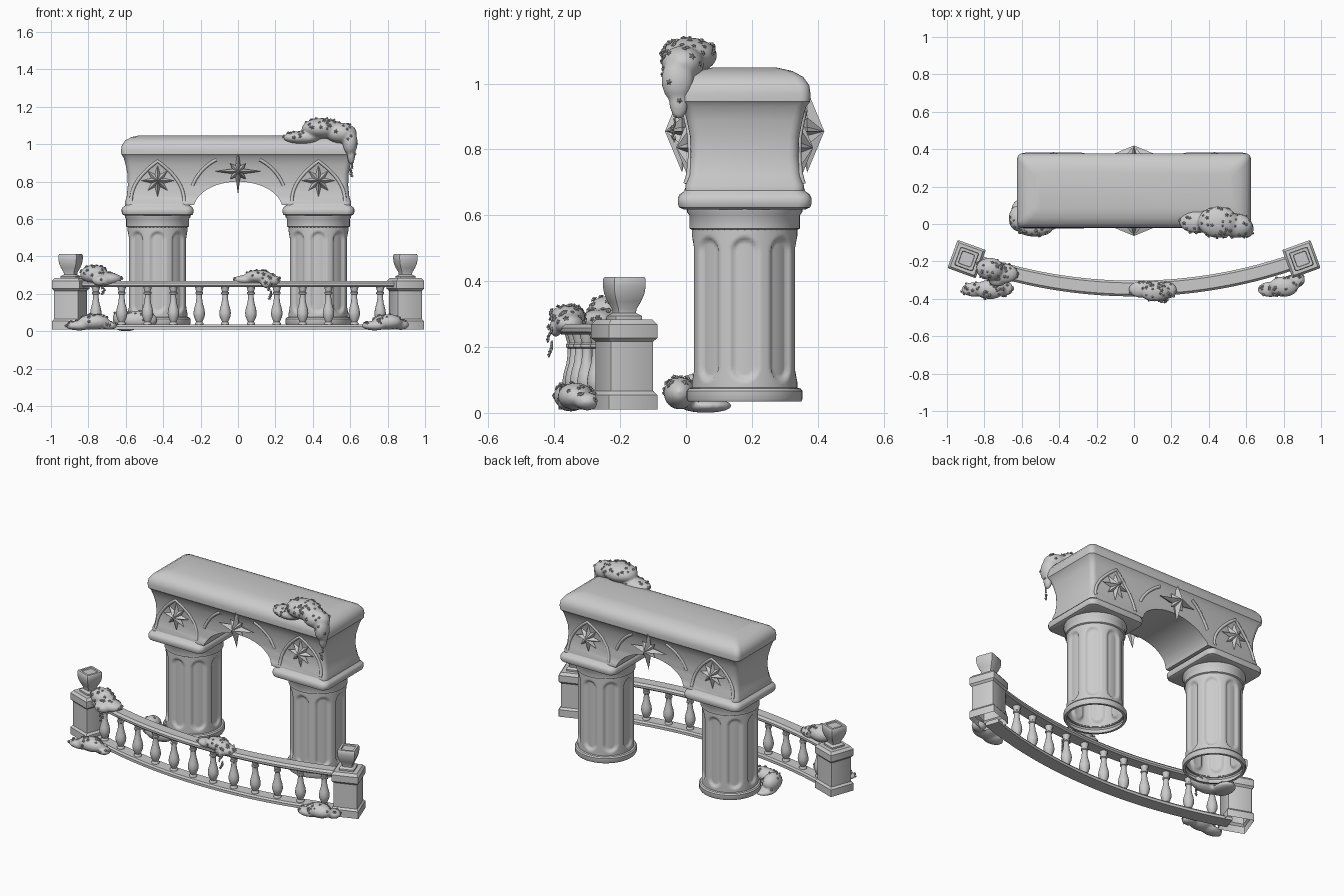
import bpy, bmesh, random
from math import sin, cos, pi, radians, sqrt, hypot, asin
from mathutils import Vector, Matrix

random.seed(4)
if "Cube" in bpy.data.objects:
    bpy.data.objects.remove(bpy.data.objects["Cube"], do_unlink=True)

stone = bpy.data.materials.new("grey_stone")
stone.use_nodes = True
GREY = (0.6, 0.6, 0.6, 1)
stone.diffuse_color = GREY
stone.node_tree.nodes["Principled BSDF"].inputs["Base Color"].default_value = GREY

MID = 0.178      # depth centre of the arch
PIER = 0.43      # sideways centre of each column


def finish(name, bm, angle=35, loc=(0, 0, 0), turn=0):
    bmesh.ops.recalc_face_normals(bm, faces=bm.faces)
    me = bpy.data.meshes.new(name)
    bm.to_mesh(me)
    bm.free()
    me.materials.append(stone)
    me.shade_smooth()
    me.set_sharp_from_angle(angle=radians(angle))
    ob = bpy.data.objects.new(name, me)
    ob.location = loc
    ob.rotation_euler.z = turn
    bpy.context.collection.objects.link(ob)
    return ob


def loft(rings, bottom=True, top=True):
    """Skin a stack of equal closed rings."""
    bm = bmesh.new()
    rows = [[bm.verts.new(p) for p in ring] for ring in rings]
    for a, b in zip(rows, rows[1:]):
        for i in range(len(a)):
            bm.faces.new((a[i - 1], a[i], b[i], b[i - 1]))
    if bottom:
        bm.faces.new(rows[0])
    if top:
        bm.faces.new(rows[-1])
    return bm


def circle(r, z, n=24):
    return [(r * cos(2 * pi * i / n), r * sin(2 * pi * i / n), z) for i in range(n)]


def rounded(hx, hy, r, z, n=5):
    pts = []
    for k, (sx, sy) in enumerate(((1, 1), (-1, 1), (-1, -1), (1, -1))):
        for i in range(n):
            a = (k + i / (n - 1)) * pi / 2
            pts.append((sx * (hx - r) + r * cos(a), sy * (hy - r) + r * sin(a), z))
    return pts


def baked(ob):
    """Replace an object's mesh with its modified result."""
    dg = bpy.context.evaluated_depsgraph_get()
    me = bpy.data.meshes.new_from_object(ob.evaluated_get(dg))
    ob.modifiers.clear()
    ob.data = me
    return ob


# Lintel: flared block with an arched opening cut through it
INSETS = [(.675, .02), (.69, .02), (.72, .03), (.78, .036), (.84, .034), (.89, .024),
          (.93, .013), (.945, .001), (.97, 0), (.995, .004), (1.02, .022), (1.038, .055), (1.048, .1)]


def half_depth(z):
    for (z0, d0), (z1, d1) in zip(INSETS, INSETS[1:]):
        if z <= z1:
            return 0.2 - d0 - (d1 - d0) * (z - z0) / (z1 - z0)
    return 0.1


lintel = finish("arch_lintel", loft([rounded(.625 - d, .2 - d, .03, z) for z, d in INSETS]), loc=(0, MID, 0))
outline = [(.238 * cos(a), .65 + .15 * sin(a)) for a in [pi * i / 32 for i in range(33)]]
outline = [(.238, .5)] + outline + [(-.238, .5)]
cutter = finish("arch_cutter", loft([[(x, y, z) for x, z in outline] for y in (-.5, 1)]))
cutter.hide_render = True
cut = lintel.modifiers.new("opening", "BOOLEAN")
cut.operation, cut.solver, cut.object = "DIFFERENCE", "EXACT", cutter
baked(lintel)
lintel.data.set_sharp_from_angle(angle=radians(35))
bpy.data.objects.remove(cutter, do_unlink=True)


# Columns: fluted shafts, open below, with foot ring, collar and capital
def flute_radius(a, z):
    step = pi / 4
    across = ((a + step / 2) % step - step / 2) * .16
    along = max(abs(z - .315) - .175, 0)
    t = min(max((.044 - hypot(across, along)) / .012, 0), 1)
    return .16 - .013 * t * t * (3 - 2 * t)


SEG = 128
levels = [.07 + .49 * i / 60 for i in range(61)]
shaft_rings = []
for z in levels:
    ring = []
    for i in range(SEG):
        a = 2 * pi * i / SEG
        r = flute_radius(a, z)
        ring.append((r * cos(a), r * sin(a), z))
    shaft_rings.append(ring)
FOOT = [(.158, .035), (.172, .035), (.176, .042), (.176, .066), (.17, .074), (.158, .077)]
COLLAR = [(.158, .555), (.168, .56), (.168, .6), (.175, .61), (.175, .63)]
CAPITAL = [(.618, .018), (.624, .004), (.635, 0), (.652, 0), (.664, .006), (.672, .018), (.69, .026)]
for side, label in ((-1, "right"), (1, "left")):
    at = (side * PIER, MID, 0)
    finish(label + "_column_shaft", loft(shaft_rings, False, False), 50, at)
    finish(label + "_column_foot", loft([circle(r, z, 48) for r, z in FOOT], False, False), loc=at)
    finish(label + "_column_collar", loft([circle(r, z, 48) for r, z in COLLAR], False), loc=at)
    finish(label + "_capital", loft([rounded(.192 - d, .203 - d, .04, z) for z, d in CAPITAL]), loc=at)


# Star ornaments and raised ribs, on front and back
def star_into(bm, matrix, radii, valley, height):
    n = 2 * len(radii)
    rim = []
    for i in range(n):
        r = valley if i % 2 else radii[i // 2]
        a = 2 * pi * i / n
        rim.append(bm.verts.new(matrix @ Vector((r * cos(a), r * sin(a), 0))))
    for h in (height, -height * .6):
        tip = bm.verts.new(matrix @ Vector((0, 0, h)))
        for i in range(n):
            bm.faces.new((rim[i - 1], rim[i], tip))


def rib(name, points, face):
    cu = bpy.data.curves.new(name, "CURVE")
    cu.dimensions = "3D"
    cu.bevel_depth = .009
    cu.bevel_resolution = 2
    sp = cu.splines.new("POLY")
    sp.points.add(len(points) - 1)
    for p, (x, z) in zip(sp.points, points):
        p.co = (x, MID + face * (half_depth(z) - .001), z, 1)
    cu.materials.append(stone)
    bpy.context.collection.objects.link(bpy.data.objects.new(name, cu))


for face, label in ((-1, "front"), (1, "back")):
    upright = Matrix.Rotation(-face * pi / 2, 4, "X")
    bm = bmesh.new()
    star_into(bm, Matrix.Translation((0, MID + face * .19, .855)) @ upright, [.125, .06] * 4, .034, .052)
    finish(label + "_centre_star", bm, 10)
    for side in (-1, 1):
        bm = bmesh.new()
        star_into(bm, Matrix.Translation((side * PIER, MID + face * .172, .805)) @ upright, [.088, .075] * 4, .036, .036)
        finish(label + "_panel_star", bm, 10)
        # Pointed panel frame: two arcs that meet at the apex
        arc = [(.142 * (1 - t ** 2.1), .695 + .215 * t) for t in [i / 14 for i in range(15)]]
        frame = [(side * PIER + x, z) for x, z in arc]
        frame += [(side * PIER - x, z) for x, z in reversed(arc[:-1])]
        rib(label + "_pointed_frame", frame, face)
        sweep = [radians(22 + 3 * i) for i in range(15)]
        rib(label + "_arch_rib", [(side * .262 * cos(a), .68 + .265 * sin(a)) for a in sweep], face)

# Curved balustrade
BEND = 2.62


def on_bend(x, out=0):
    a = asin(x / BEND)
    r = BEND + out
    return r * sin(a), -.345 + BEND - r * cos(a), a


def rail(name, section):
    rings = []
    for i in range(49):
        x = -.86 + 1.72 * i / 48
        rings.append([(*on_bend(x, o)[:2], z) for o, z in section])
    finish(name, loft(rings), 25)


rail("top_rail", [(-.034, .238), (.034, .238), (.042, .246), (.042, .258), (.03, .27), (-.03, .27), (-.042, .258), (-.042, .246)])
rail("bottom_rail", [(-.042, .01), (.042, .01), (.042, .026), (.034, .036), (-.034, .036), (-.042, .026)])
BALUSTER = [(.022, .034), (.022, .044), (.016, .05), (.021, .06), (.029, .08), (.031, .098), (.027, .122),
            (.019, .15), (.015, .18), (.015, .196), (.021, .2), (.021, .208), (.016, .212), (.02, .225), (.024, .24)]
for i in range(12):
    x, y, turn = on_bend(-.76 + 1.52 * i / 11)
    finish("baluster", loft([circle(r, z, 16) for r, z in BALUSTER]), 50, (x, y, 0), turn)

# End posts with square urn finials
POST = [(.08, .01), (.08, .054), (.07, .066), (.07, .216), (.08, .228), (.08, .268), (.068, .284)]
URN = [(.044, .28), (.044, .294), (.03, .303), (.031, .315), (.042, .338), (.05, .362), (.053, .385),
       (.053, .405), (.049, .413), (.036, .413), (.034, .406)]
for side, label in ((-1, "right"), (1, "left")):
    x, y, turn = on_bend(side * .895)
    finish(label + "_post", loft([rounded(h, h, .006, z, 3) for h, z in POST], False), 30, (x, y, 0), turn)
    finish(label + "_urn", loft([rounded(h, h, .008, z, 3) for h, z in URN]), 30, (x, y, 0), turn)


# Moss clumps: fused blobs sprinkled with tiny rosettes
def moss(name, blobs, sprouts, trail=None):
    bm = bmesh.new()
    for x, y, z, rx, ry, rz in blobs:
        m = Matrix.Translation((x, y, z)) @ Matrix.Diagonal((rx, ry, rz, 1))
        bmesh.ops.create_icosphere(bm, subdivisions=3, radius=1, matrix=m)
    ob = finish(name, bm, 180)
    fuse = ob.modifiers.new("fuse", "REMESH")
    fuse.mode, fuse.voxel_size, fuse.use_smooth_shade = "VOXEL", .008, True
    soft = ob.modifiers.new("soften", "SMOOTH")
    soft.iterations = 5
    baked(ob)
    upper = [v for v in ob.data.vertices if v.normal.z > -.1]
    spots = [(v.co.copy(), v.normal.copy()) for v in random.sample(upper, sprouts)]
    if trail:
        x, y, z, drop = trail
        for i in range(9):
            wob = random.uniform(-.006, .006)
            spots.append((Vector((x + wob, y + wob, z - drop * i / 8)), Vector((wob * 50, -1, .2))))
    bm = bmesh.new()
    for co, nor in spots:
        size = random.uniform(.007, .013)
        m = Matrix.Translation(co + nor * .003) @ nor.to_track_quat("Z", "Y").to_matrix().to_4x4()
        star_into(bm, m @ Matrix.Rotation(random.random() * 6, 4, "Z"), [size] * 5, size * .5, size * .6)
    finish(name + "_sprouts", bm, 10)


moss("lintel_moss", [(.34, .01, 1.035, .1, .06, .035), (.45, .01, 1.085, .11, .085, .055),
                     (.55, -.01, 1.06, .085, .065, .055), (.6, -.025, 1.01, .04, .05, .07),
                     (.605, -.022, .95, .022, .03, .06)], 60, (.605, -.035, .9, .07))
moss("rail_moss_right", [(-.77, -.24, .305, .075, .06, .05), (-.7, -.265, .28, .08, .055, .035),
                         (-.73, -.3, .27, .05, .035, .03)], 38, (-.72, -.32, .25, .05))
moss("rail_moss_centre", [(.04, -.35, .275, .07, .045, .025), (.11, -.36, .292, .08, .055, .036),
                          (.18, -.355, .27, .05, .045, .032), (.15, -.395, .26, .03, .02, .03)], 38,
     (.17, -.41, .25, .075))
moss("ground_moss_right", [(-.85, -.35, .03, .075, .04, .026), (-.77, -.35, .05, .085, .052, .042),
                           (-.69, -.345, .03, .045, .04, .022)], 34)
moss("ground_moss_left", [(.73, -.35, .03, .07, .042, .026), (.8, -.335, .05, .08, .055, .042),
                          (.87, -.3, .035, .045, .04, .028)], 34)
moss("column_foot_moss", [(-.53, -.02, .06, .1, .048, .05), (-.62, .03, .065, .05, .07, .055),
                          (-.6, .06, .022, .06, .08, .022)], 34)
